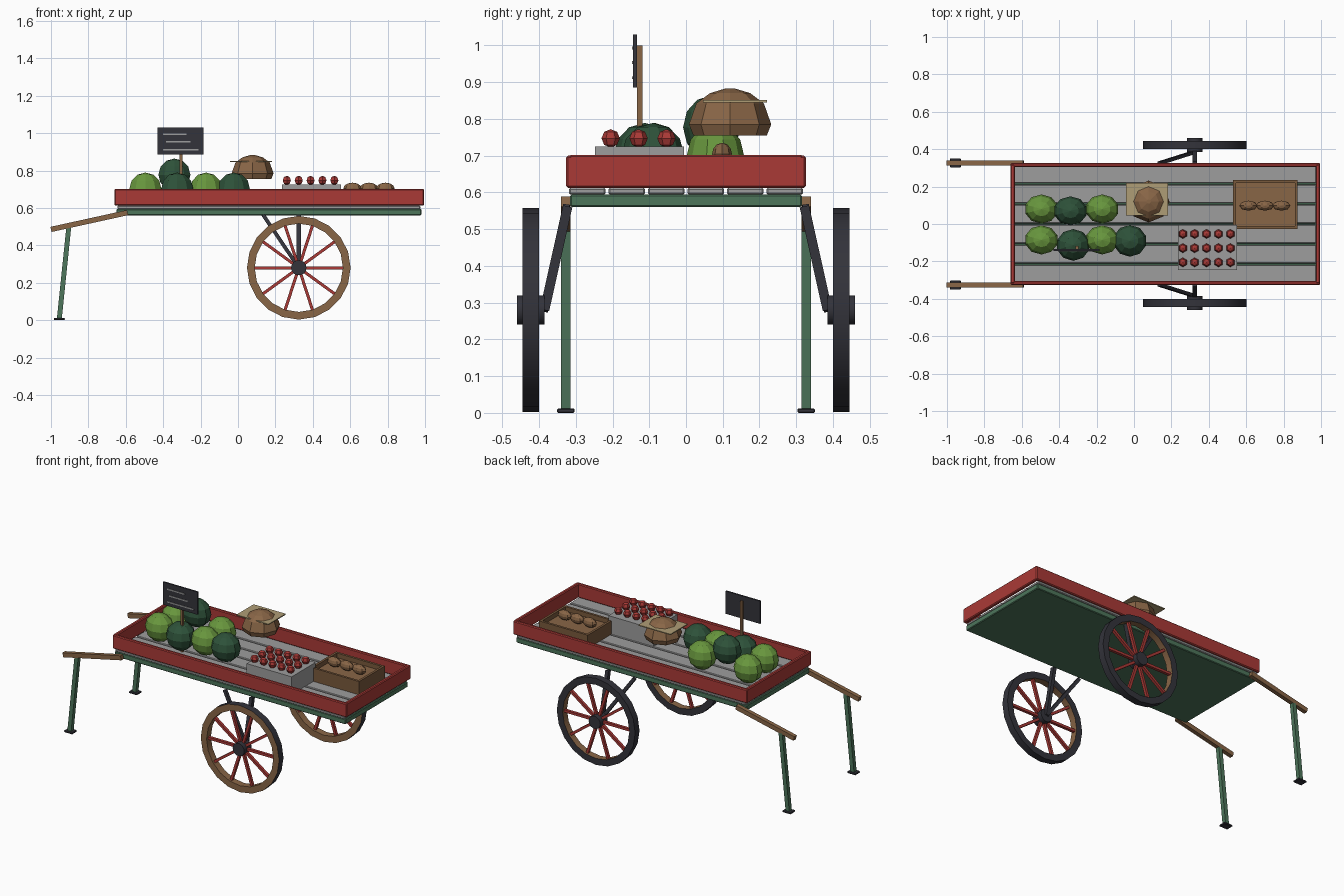
import bpy, bmesh, math
from mathutils import Vector, Matrix

if "Cube" in bpy.data.objects:
    bpy.data.objects.remove(bpy.data.objects["Cube"])


def material(name, rgb):
    m = bpy.data.materials.new(name)
    m.diffuse_color = (*rgb, 1)
    m.use_nodes = True
    m.node_tree.nodes["Principled BSDF"].inputs["Base Color"].default_value = m.diffuse_color
    return m


RED = material("red paint", (0.40, 0.042, 0.037))
GREEN = material("green paint", (0.075, 0.18, 0.105))
IRON = material("dark iron", (0.033, 0.033, 0.043))
WOOD = material("wood", (0.25, 0.132, 0.062))
CRATE = material("crate wood", (0.19, 0.10, 0.045))
GREY = material("grey boards", (0.34, 0.34, 0.34))
LIME = material("light melon", (0.14, 0.31, 0.048))
DARK = material("dark melon", (0.027, 0.084, 0.042))
BEIGE = material("beige cloth", (0.43, 0.34, 0.18))


def finish(name, bm, mats, smooth=False):
    bmesh.ops.recalc_face_normals(bm, faces=bm.faces[:])
    me = bpy.data.meshes.new(name)
    bm.to_mesh(me)
    bm.free()
    for m in mats:
        me.materials.append(m)
    if smooth:
        me.polygons.foreach_set("use_smooth", [True] * len(me.polygons))
        me.set_sharp_from_angle(angle=math.radians(30))
    ob = bpy.data.objects.new(name, me)
    bpy.context.collection.objects.link(ob)
    return ob


def box(name, lo, hi, mat, bevel=0.0):
    lo, hi = Vector(lo), Vector(hi)
    bm = bmesh.new()
    bmesh.ops.create_cube(bm, size=1, matrix=Matrix.Translation((lo + hi) / 2) @ Matrix.Diagonal((*(hi - lo), 1)))
    if bevel:
        bmesh.ops.bevel(bm, geom=bm.edges[:], offset=bevel, segments=1, affect='EDGES')
    return finish(name, bm, [mat])


def bar(name, a, b, w, h, mat):
    """Square bar from a to b, w wide across and h deep."""
    a, b = Vector(a), Vector(b)
    d = b - a
    z = d.normalized()
    y = Vector((0, 1, 0))
    x = y.cross(z).normalized()
    y = z.cross(x)
    rot = Matrix((x, y, z)).transposed().to_4x4()
    bm = bmesh.new()
    bmesh.ops.create_cube(bm, size=1, matrix=Matrix.Translation((a + b) / 2) @ rot @ Matrix.Diagonal((h, w, d.length, 1)))
    return finish(name, bm, [mat])


def ball(name, c, r, mat, seg=10, rings=6):
    bm = bmesh.new()
    bmesh.ops.create_uvsphere(bm, u_segments=seg, v_segments=rings, radius=1,
                              matrix=Matrix.Translation(c) @ Matrix.Diagonal((*r, 1)))
    return finish(name, bm, [mat])


def lathe(bm, profile, n, closed=False):
    """Spin (radius, height) points round z; returns nothing."""
    rows = [[bm.verts.new((r * math.cos(2 * math.pi * i / n), r * math.sin(2 * math.pi * i / n), z))
             for i in range(n)] for r, z in profile]
    pairs = list(zip(rows, rows[1:])) + ([(rows[-1], rows[0])] if closed else [])
    for p, q in pairs:
        for i in range(n):
            bm.faces.new((p[i], p[(i + 1) % n], q[(i + 1) % n], q[i]))
    if not closed:
        bm.faces.new(rows[0])
        bm.faces.new(rows[-1])


# Bed: green frame, six grey planks, red side walls
box("bed_frame", (-0.65, -0.315, 0.56), (0.98, 0.315, 0.594), GREEN, 0.004)
for i in range(6):
    y = -0.3225 + i * 0.1075
    box("plank", (-0.645, y + 0.004, 0.594), (0.975, y + 0.1035, 0.612), GREY, 0.004)
for s in (-1, 1):
    y0, y1 = sorted((s * 0.304, s * 0.326))
    box("side_wall", (-0.66, y0, 0.612), (0.995, y1, 0.70), RED, 0.005)
for x in (-0.66, 0.972):
    box("end_wall", (x, -0.318, 0.612), (x + 0.023, 0.318, 0.702), RED, 0.005)

WX, WZ = 0.325, 0.28
for s in (-1, 1):
    # Handles, legs and feet
    y = s * 0.327
    bar("handle", (-1.0, y, 0.485), (-0.59, y, 0.575), 0.026, 0.028, WOOD)
    bar("leg", (-0.905, y, 0.495), (-0.955, y, 0.01), 0.026, 0.026, GREEN)
    box("foot", (-0.985, y - 0.024, 0.0), (-0.926, y + 0.024, 0.012), IRON, 0.003)
    # Axle struts
    bar("upright_strut", (WX, s * 0.385, WZ), (WX, s * 0.322, 0.562), 0.026, 0.022, IRON)
    bar("slanted_strut", (WX, s * 0.385, WZ), (0.135, s * 0.325, 0.562), 0.018, 0.02, IRON)

    # Wheel rim: wood inside and on the front face, iron elsewhere
    yc = s * 0.4225
    place = Matrix.Translation((WX, yc, WZ)) @ Matrix.Rotation(math.radians(90), 4, 'X')
    bm = bmesh.new()
    lathe(bm, [(0.277, -0.022), (0.277, 0.022), (0.236, 0.022), (0.236, -0.022)], 20, True)
    bmesh.ops.transform(bm, matrix=place, verts=bm.verts[:])
    bmesh.ops.recalc_face_normals(bm, faces=bm.faces[:])
    for f in bm.faces:
        c = f.calc_center_median() - Vector((WX, yc, WZ))
        inner = abs(f.normal.y) < 0.5 and math.hypot(c.x, c.z) < 0.25
        f.material_index = 1 if f.normal.y < -0.5 or inner else 0
    finish("wheel_rim", bm, [IRON, WOOD], True)
    # Hub and spokes
    bm = bmesh.new()
    lathe(bm, [(0.041, -0.0375), (0.041, 0.0375)], 14)
    bmesh.ops.transform(bm, matrix=place, verts=bm.verts[:])
    finish("wheel_hub", bm, [IRON], True)
    for i in range(10):
        a = math.radians(36 * i)
        d = Vector((math.cos(a), 0, math.sin(a)))
        c = Vector((WX, yc, WZ))
        bar("spoke", c + d * 0.03, c + d * 0.24, 0.018, 0.016, RED)

# Melons
for x, y, z, m in ((-0.495, 0.08, 0.70, LIME), (-0.34, 0.07, 0.777, DARK), (-0.17, 0.08, 0.70, LIME),
                   (-0.495, -0.085, 0.702, LIME), (-0.325, -0.112, 0.702, DARK),
                   (-0.17, -0.085, 0.702, LIME), (-0.022, -0.09, 0.702, DARK)):
    ball("melon", (x, y, z), (0.09, 0.078 if y > 0 or m == LIME else 0.085, 0.087), m)

# Price board on a post, with chalk strokes
bar("board_post", (-0.305, -0.126, 0.61), (-0.305, -0.126, 1.0), 0.015, 0.015, WOOD)
box("price_board", (-0.43, -0.144, 0.885), (-0.185, -0.134, 1.03), IRON)
for x0, x1, z in ((-0.40, -0.275, 0.993), (-0.385, -0.255, 0.953), (-0.40, -0.21, 0.912)):
    box("chalk_stroke", (x0, -0.147, z - 0.004), (x1, -0.143, z + 0.004), GREY)

# Sack with a cloth square round its top
bm = bmesh.new()
lathe(bm, [(0.10, 0.755), (0.112, 0.785), (0.092, 0.842), (0.055, 0.87), (0.012, 0.883)], 8)
bmesh.ops.translate(bm, vec=(0.078, 0.12, 0), verts=bm.verts[:])
finish("sack", bm, [WOOD])
box("sack_cloth", (-0.044, 0.046, 0.845), (0.183, 0.22, 0.851), BEIGE)

# Grey box of tomatoes
box("tomato_box", (0.234, -0.247, 0.612), (0.552, -0.005, 0.725), GREY)
for i in range(5):
    for j in range(3):
        ball("tomato", (0.261 + i * 0.0635, -0.205 + j * 0.076, 0.747), (0.025, 0.025, 0.025), RED, 6, 4)

# Wooden crate of loaves
box("crate_floor", (0.54, -0.015, 0.612), (0.865, 0.225, 0.668), WOOD)
for x in (0.53, 0.86):
    box("crate_end", (x, -0.027, 0.612), (x + 0.015, 0.235, 0.697), CRATE)
for y in (-0.027, 0.22):
    box("crate_side", (0.545, y, 0.612), (0.86, y + 0.015, 0.697), CRATE)
for x in (0.612, 0.70, 0.788):
    ball("loaf", (x, 0.098, 0.705), (0.049, 0.027, 0.03), WOOD, 8, 6)
